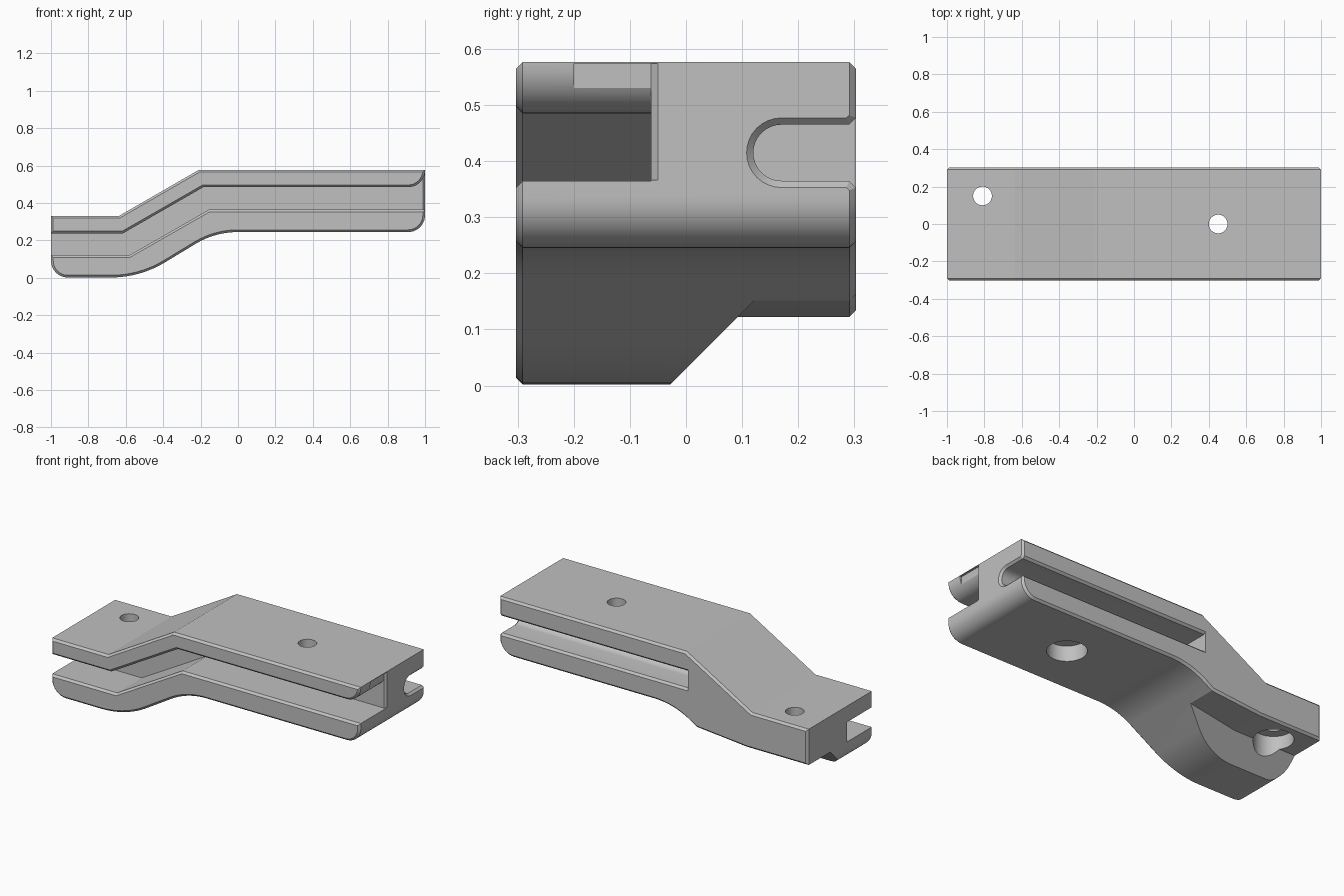
import bpy, bmesh
from math import sin, cos, radians
from mathutils import Vector

cube = bpy.data.objects.get("Cube")
if cube:
    bpy.data.objects.remove(cube, do_unlink=True)

grey = bpy.data.materials.new("plain_grey")
grey.use_nodes = True
grey.diffuse_color = (0.53, 0.53, 0.53, 1)
grey.node_tree.nodes["Principled BSDF"].inputs["Base Color"].default_value = grey.diffuse_color

CHAMFER = 0.012
HALF = 0.303          # half depth of the body
EDGE = HALF - CHAMFER  # where the side chamfers begin


def arc(cx, cz, r, start, end, steps=10):
    """Points on a circle, angles in degrees."""
    angles = [radians(start + (end - start) * i / steps) for i in range(steps + 1)]
    return [(cx + r * cos(a), cz + r * sin(a)) for a in angles]


def inset(points, d):
    """Move a closed outline inwards by d (outwards when negative)."""
    pts = [Vector(p) for p in points]
    area = sum(p.x * q.y - q.x * p.y for p, q in zip(pts, pts[1:] + pts[:1]))
    side = 1 if area > 0 else -1
    result = []
    for i, p in enumerate(pts):
        a = (p - pts[i - 1]).normalized()
        b = (pts[(i + 1) % len(pts)] - p).normalized()
        na, nb = Vector((-a.y, a.x)) * side, Vector((-b.y, b.x)) * side
        result.append(tuple(p + (na + nb) * d / (1 + na.dot(nb))))
    return result


def loft(name, rings, axis):
    """Solid through (outline, position) rings strung along one axis."""
    place = {"x": lambda u, v, t: (t, u, v),
             "y": lambda u, v, t: (u, t, v),
             "z": lambda u, v, t: (u, v, t)}[axis]
    bm = bmesh.new()
    loops = [[bm.verts.new(place(u, v, t)) for u, v in outline] for outline, t in rings]
    for low, high in zip(loops, loops[1:]):
        for i in range(len(low)):
            bm.faces.new((low[i - 1], low[i], high[i], high[i - 1]))
    bm.faces.new(loops[0])
    bm.faces.new(loops[-1][::-1])
    bmesh.ops.recalc_face_normals(bm, faces=bm.faces)
    mesh = bpy.data.meshes.new(name)
    bm.to_mesh(mesh)
    bm.free()
    mesh.materials.append(grey)
    obj = bpy.data.objects.new(name, mesh)
    bpy.context.collection.objects.link(obj)
    return obj


# Stepped body with rounded lower ends and chamfered sides
outline = [(-1, 0.332), (-0.635, 0.332), (-0.21, 0.577), (1, 0.577)]
outline += arc(0.91, 0.335, 0.09, 0, -90)
outline += arc(0, -0.195, 0.44, 90, 120)
outline += arc(-0.68, 0.562, 0.56, -60, -90)
outline += arc(-0.91, 0.092, 0.09, -90, -180)
small = inset(outline, CHAMFER)
body = loft("stepped_bracket", [(small, -HALF), (outline, -EDGE),
                                (outline, EDGE), (small, HALF)], "y")
cutters = []

# Front channel following the step, with a flared mouth and rounded upper lip
channel = [(-1.2, 0.122), (-0.58, 0.122), (-0.155, 0.365), (1.2, 0.365), (1.2, 0.575)]
channel += arc(0.91, 0.575, 0.09, 0, -90)
channel += [(-0.185, 0.485), (-0.615, 0.238), (-1.2, 0.238)]
cutters.append(loft("front_channel", [(inset(channel, -0.03), -EDGE - 0.03),
                                      (channel, -EDGE), (channel, -0.062)], "y"))


# Bevel of the channel wall where it meets the tall end
def wall(y):
    return [(-0.2, 0.366), (y, 0.366), (y, 0.574), (-0.2, 0.574)]


cutters.append(loft("channel_end_bevel", [(wall(-0.062), 0.988), (wall(-0.038), 1.012)], "x"))

# Round-bottomed back groove, open at the tall end
groove = arc(0.17, 0.415, 0.05, 90, 270, 16)
groove += [(EDGE, 0.365), (EDGE + 0.04, 0.325), (EDGE + 0.04, 0.505), (EDGE, 0.465)]
cutters.append(loft("back_groove", [(groove, -0.225), (groove, 1 - CHAMFER),
                                    (inset(groove, -0.03), 1.018)], "x"))


# Relief under the low end: slanted flank and raised ceiling
def relief(top):
    return [(-0.13, -0.1), (top - 0.03, top), (EDGE, top), (EDGE + 0.04, top + 0.04),
            (EDGE + 0.04, -0.1)]


cutters.append(loft("under_relief", [(relief(0.122), -1.2), (relief(0.122), -0.6),
                                     (relief(0.153), -0.26)], "x"))

# Bolt holes with wide counterbores from below
for x, y, shoulder in ((-0.81, 0.15, 0.2), (0.45, 0, 0.335)):
    bore = arc(x, y, 0.105, 0, 360, 48)[:-1]
    hole = arc(x, y, 0.05, 0, 360, 48)[:-1]
    cutters.append(loft("bolt_hole", [(bore, -0.1), (bore, shoulder),
                                      (hole, shoulder), (hole, 0.8)], "z"))

# Cut everything and shade
bpy.ops.object.select_all(action="DESELECT")
bpy.context.view_layer.objects.active = body
body.select_set(True)
for cutter in cutters:
    cutter.hide_render = True
    mod = body.modifiers.new(cutter.name, "BOOLEAN")
    mod.operation = "DIFFERENCE"
    mod.solver = "EXACT"
    mod.object = cutter
    bpy.ops.object.modifier_apply(modifier=mod.name)
    bpy.data.objects.remove(cutter, do_unlink=True)
bpy.ops.object.shade_smooth_by_angle(angle=radians(20))
